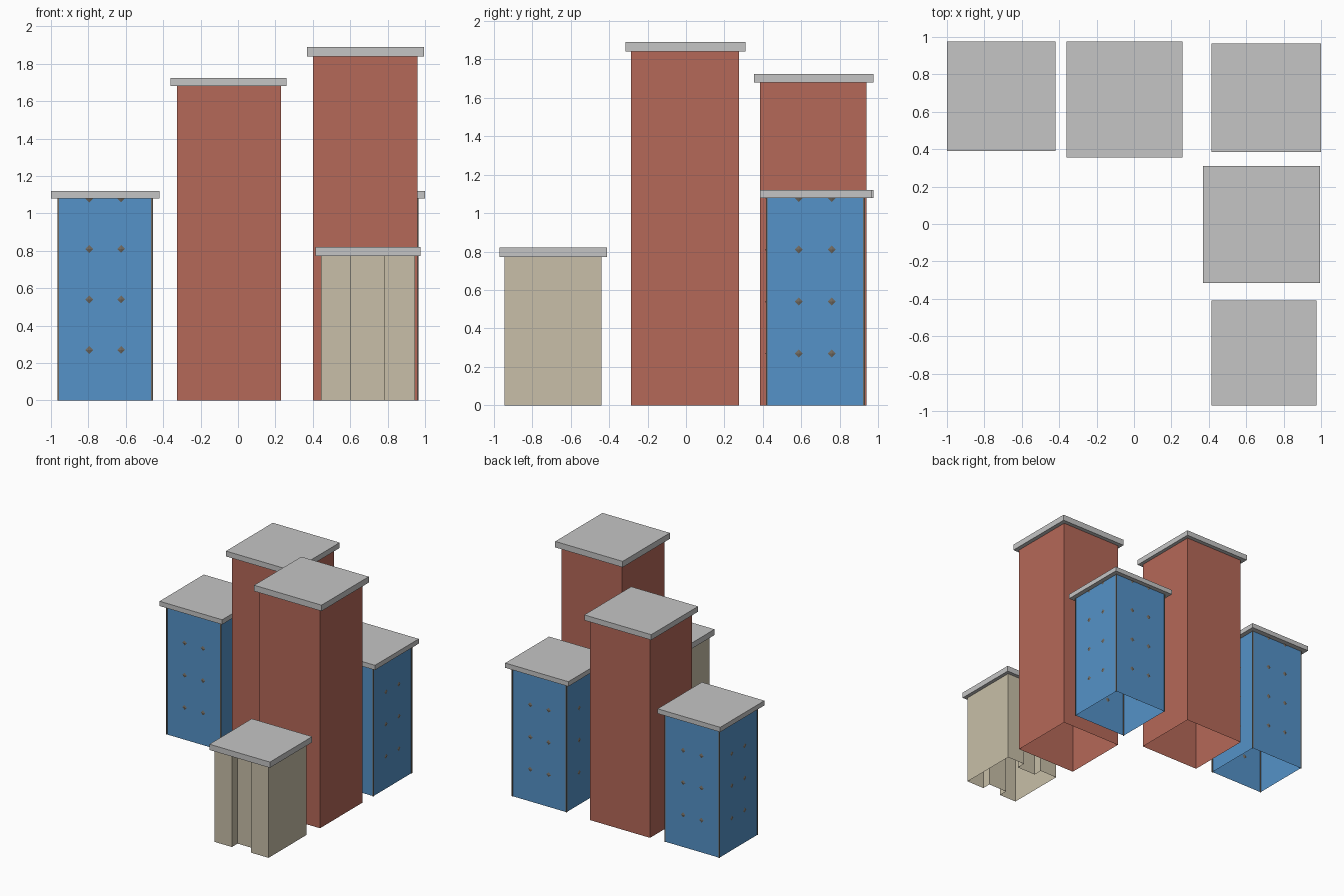
import bpy, bmesh
from mathutils import Vector

if "Cube" in bpy.data.objects:
    bpy.data.objects.remove(bpy.data.objects["Cube"])


def material(name, rgb):
    m = bpy.data.materials.new(name)
    m.diffuse_color = (*rgb, 1)
    m.use_nodes = True
    m.node_tree.nodes["Principled BSDF"].inputs["Base Color"].default_value = m.diffuse_color
    return m


RED = material("brick red", (0.462, 0.138, 0.098))
BLUE = material("glass blue", (0.089, 0.287, 0.578))
BEIGE = material("sand beige", (0.578, 0.521, 0.392))
GREY = material("roof grey", (0.56, 0.56, 0.56))
FRAME = material("frame brown", (0.16, 0.14, 0.115))


def finish(bm, name, mat):
    bmesh.ops.recalc_face_normals(bm, faces=bm.faces)
    me = bpy.data.meshes.new(name)
    bm.to_mesh(me)
    bm.free()
    me.materials.append(mat)
    ob = bpy.data.objects.new(name, me)
    bpy.context.collection.objects.link(ob)


def prism(bm, outline, z0, z1, closed_bottom=True):
    """Extrude a plan outline upward; walls may be left open underneath."""
    low = [bm.verts.new((x, y, z0)) for x, y in outline]
    high = [bm.verts.new((x, y, z1)) for x, y in outline]
    n = len(outline)
    for i in range(n):
        j = (i + 1) % n
        bm.faces.new((low[i], low[j], high[j], high[i]))
    bm.faces.new(high)
    if closed_bottom:
        bm.faces.new(low[::-1])


def rect(x0, x1, y0, y1):
    return [(x0, y0), (x1, y0), (x1, y1), (x0, y1)]


def tower(name, mat, outline, height):
    bm = bmesh.new()
    prism(bm, outline, 0, height, closed_bottom=False)
    finish(bm, name + "_walls", mat)


def roof(name, x0, x1, y0, y1, z0, z1):
    bm = bmesh.new()
    prism(bm, rect(x0, x1, y0, y1), z0, z1)
    finish(bm, name + "_roof", GREY)


def stud(bm, centre, normal, r=0.021, depth=0.005):
    """Flat diamond where the window frame bars cross, poking through the wall."""
    side = Vector((normal.y, normal.x, 0)) * r
    up = Vector((0, 0, r))
    ring = [bm.verts.new(centre + d) for d in (side, up, -side, -up)]
    for s in (1, -1):
        tip = bm.verts.new(centre + normal * depth * s)
        for i in range(4):
            bm.faces.new((ring[i], ring[(i + 1) % 4], tip))


def glass_tower(name, x0, x1, y0, y1, height):
    g = 0.004
    tower(name, BLUE, rect(x0 + g, x1 - g, y0 + g, y1 - g), height)
    # thin dark posts on the corners
    bm = bmesh.new()
    p = 0.009
    for px in (x0, x1 - p):
        for py in (y0, y1 - p):
            prism(bm, rect(px, px + p, py, py + p), 0, height)
    finish(bm, name + "_corner_posts", FRAME)
    # frame joints: two columns on every side
    bm = bmesh.new()
    for row in (1, 2, 3, 4):
        z = 0.27 * row
        for t in (1 / 3, 2 / 3):
            x, y = x0 + (x1 - x0) * t, y0 + (y1 - y0) * t
            stud(bm, Vector((x, y0 + g, z)), Vector((0, -1, 0)))
            stud(bm, Vector((x, y1 - g, z)), Vector((0, 1, 0)))
            stud(bm, Vector((x0 + g, y, z)), Vector((-1, 0, 0)))
            stud(bm, Vector((x1 - g, y, z)), Vector((1, 0, 0)))
    finish(bm, name + "_frame_joints", FRAME)


# blue glass towers
glass_tower("left_glass_tower", -0.965, -0.455, 0.425, 0.935, 1.08)
roof("left_glass_tower", -1.0, -0.42, 0.39, 0.975, 1.08, 1.12)
glass_tower("right_glass_tower", 0.455, 0.965, 0.415, 0.93, 1.08)
roof("right_glass_tower", 0.415, 1.0, 0.385, 0.965, 1.08, 1.12)

# red brick towers
tower("middle_brick_tower", RED, rect(-0.325, 0.23, 0.385, 0.94), 1.68)
roof("middle_brick_tower", -0.36, 0.26, 0.355, 0.975, 1.68, 1.725)
tower("tall_brick_tower", RED, rect(0.4, 0.96, -0.285, 0.275), 1.84)
roof("tall_brick_tower", 0.37, 0.995, -0.315, 0.31, 1.84, 1.89)

# beige block, H-shaped in plan with a recess front and back
xa, xb, xc, xd = 0.445, 0.605, 0.78, 0.945
ya, yb, d = -0.945, -0.44, 0.075
tower("beige_block", BEIGE, [
    (xa, ya), (xb, ya), (xb, ya + d), (xc, ya + d), (xc, ya), (xd, ya),
    (xd, yb), (xc, yb), (xc, yb - d), (xb, yb - d), (xb, yb), (xa, yb)], 0.772)
roof("beige_block", 0.415, 0.975, -0.97, -0.41, 0.772, 0.82)
